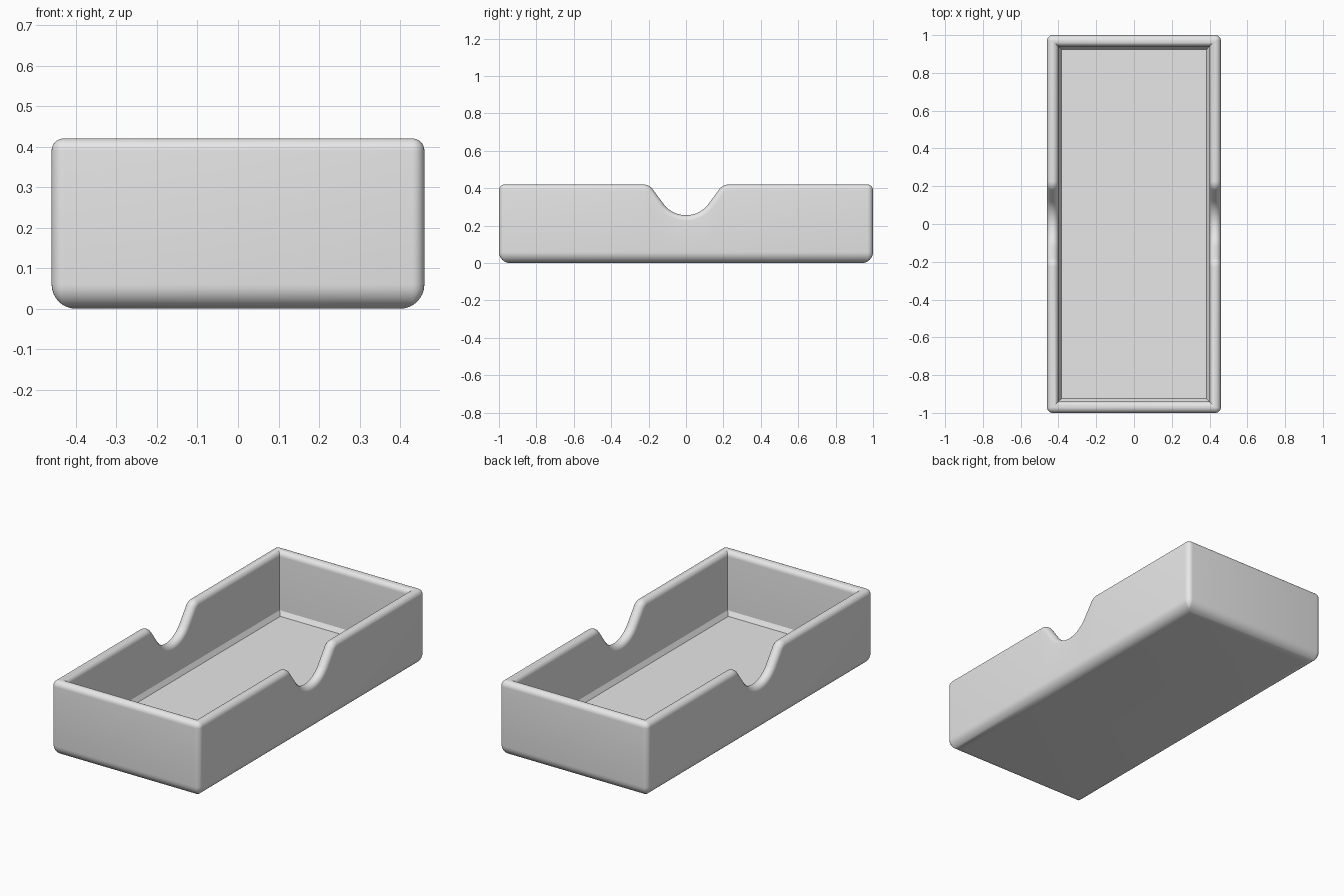
import bpy, bmesh
from math import sin, cos, pi, radians

cube = bpy.data.objects.get("Cube")
if cube:
    bpy.data.objects.remove(cube, do_unlink=True)

HALF_X, HALF_Y, TOP = 0.46, 1.0, 0.42
WALL, CORNER, BASE = 0.06, 0.03, 0.06
RIM = WALL / 2


def notch_half():
    """Finger notch edge from its centre outward: (y, z, normal y, normal z)."""
    slope = radians(52)
    low, big, small = 0.256, 0.15, 0.06
    pts = []
    for i in range(13):                      # concave bowl
        a = slope * i / 12
        pts.append((big * sin(a), low + big * (1 - cos(a)), -sin(a), cos(a)))
    cy = 0.227
    for i in range(9):                       # convex shoulder
        a = slope * (1 - i / 8)
        pts.append((cy - small * sin(a), TOP - small * (1 - cos(a)), -sin(a), cos(a)))
    return pts


half = notch_half()
notch = [(-y, z, -ny, nz) for y, z, ny, nz in reversed(half[1:])] + half


def ring(inset, depth=None, z=None):
    """Rounded rectangle; depth is measured into the wall from the rim edge."""
    hx, hy = HALF_X - inset, HALF_Y - inset
    r = max(CORNER - inset, 0)
    height = TOP - depth if z is None else z
    pts = []

    def corner(sx, sy, start):
        for i in range(7):
            a = start + pi / 2 * i / 6
            pts.append((sx * (hx - r) + r * cos(a), sy * (hy - r) + r * sin(a), height))

    def side(sx, stations):
        for y, edge, ny, nz in stations:
            if z is None:
                pts.append((sx * hx, y - depth * ny, edge - depth * nz))
            else:
                pts.append((sx * hx, y, z))

    corner(1, -1, -pi / 2)
    side(1, notch)
    corner(1, 1, 0)
    corner(-1, 1, pi / 2)
    side(-1, notch[::-1])
    corner(-1, -1, pi)
    return pts


# Underside fillet, outer wall, rounded rim, inner wall, floor chamfer
quarter = [pi / 2 * i / 8 for i in range(9)]
rings = [ring(BASE * (1 - sin(a)), z=BASE * (1 - cos(a))) for a in quarter]
rings += [ring(RIM * (1 - cos(a)), depth=RIM * (1 - sin(a)))
          for a in [pi * i / 16 for i in range(17)]]
rings += [ring(WALL, z=0.09), ring(WALL + 0.015, z=0.065)]

bm = bmesh.new()
loops = [[bm.verts.new(p) for p in pts] for pts in rings]
for lower, upper in zip(loops, loops[1:]):
    n = len(lower)
    for i in range(n):
        j = (i + 1) % n
        bm.faces.new((lower[i], lower[j], upper[j], upper[i]))
bm.faces.new(loops[0][::-1])
bm.faces.new(loops[-1])
bmesh.ops.remove_doubles(bm, verts=bm.verts, dist=0.0001)
bmesh.ops.dissolve_degenerate(bm, edges=bm.edges, dist=0.0001)
bmesh.ops.recalc_face_normals(bm, faces=bm.faces)

mesh = bpy.data.meshes.new("tray")
bm.to_mesh(mesh)
bm.free()
tray = bpy.data.objects.new("tray", mesh)
bpy.context.collection.objects.link(tray)

# Plain grey finish
grey = bpy.data.materials.new("light_grey")
grey.use_nodes = True
colour = (0.8, 0.8, 0.8, 1)
grey.diffuse_color = colour
grey.node_tree.nodes["Principled BSDF"].inputs["Base Color"].default_value = colour
mesh.materials.append(grey)

bpy.ops.object.select_all(action='DESELECT')
tray.select_set(True)
bpy.context.view_layer.objects.active = tray
bpy.ops.object.shade_smooth_by_angle(angle=radians(30))
